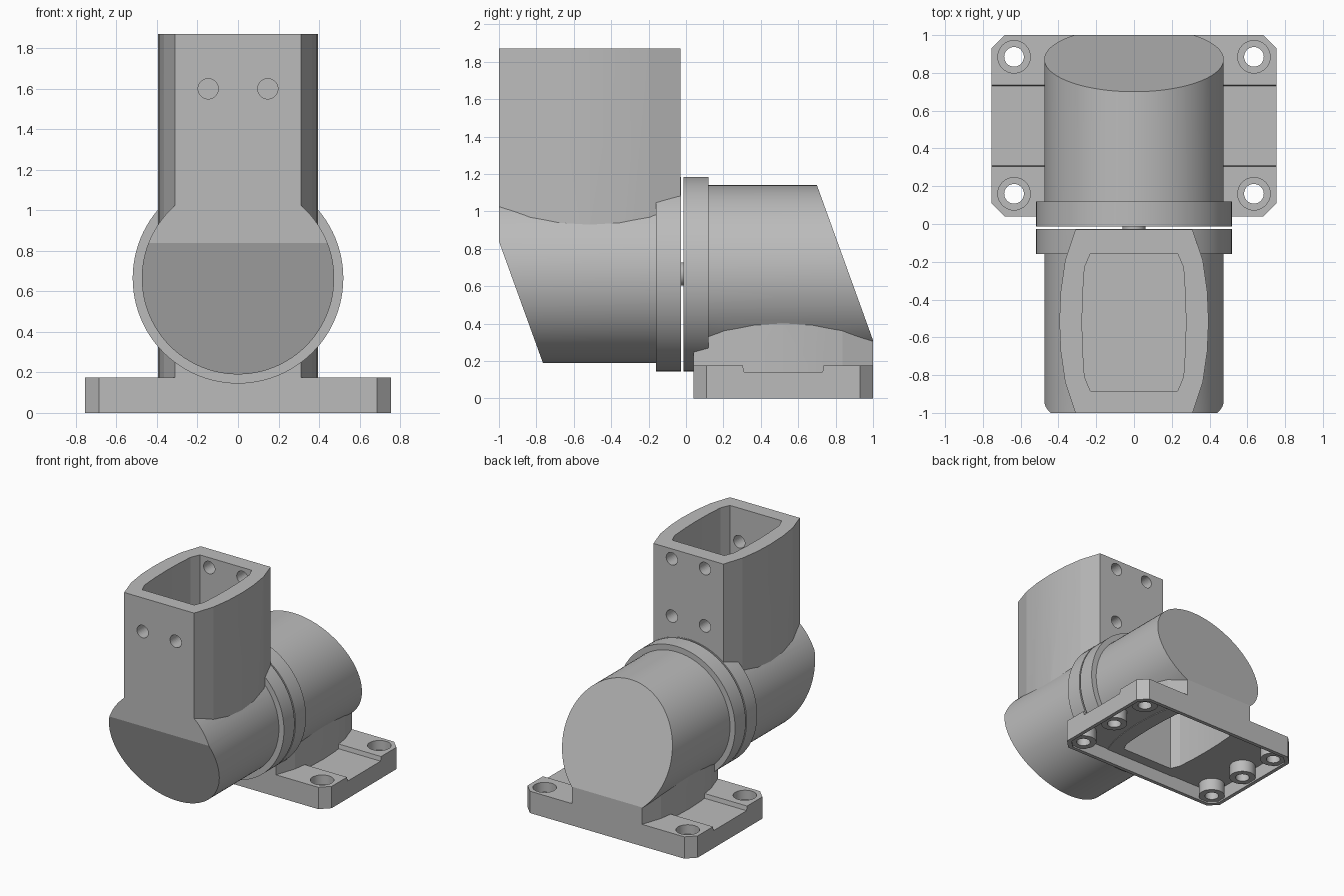
import bpy, bmesh, math
from mathutils import Matrix

start = bpy.data.objects.get("Cube")
if start:
    bpy.data.objects.remove(start, do_unlink=True)

grey = bpy.data.materials.new("matte grey")
grey.use_nodes = True
COLOUR = (0.5, 0.5, 0.5, 1)
grey.diffuse_color = COLOUR
grey.node_tree.nodes["Principled BSDF"].inputs["Base Color"].default_value = COLOUR

AXIS_Z = 0.665      # height of the joint axis
BODY_R, FLANGE_R = 0.475, 0.52


def make(name, bm):
    bmesh.ops.recalc_face_normals(bm, faces=bm.faces)
    mesh = bpy.data.meshes.new(name)
    bm.to_mesh(mesh)
    bm.free()
    mesh.materials.append(grey)
    ob = bpy.data.objects.new(name, mesh)
    bpy.context.collection.objects.link(ob)
    return ob


def prism(name, pts, lo, hi, axis="Z"):
    """Extrude an (x, y) outline along z, or a (y, z) outline along x."""
    bm = bmesh.new()
    place = (lambda p, h: (p[0], p[1], h)) if axis == "Z" else (lambda p, h: (h, p[0], p[1]))
    rings = [[bm.verts.new(place(p, h)) for p in pts] for h in (lo, hi)]
    n = len(pts)
    bm.faces.new(rings[0])
    bm.faces.new(rings[1])
    for i in range(n):
        j = (i + 1) % n
        bm.faces.new((rings[0][i], rings[0][j], rings[1][j], rings[1][i]))
    return make(name, bm)


def cylinder(name, r, lo, hi, a, b, axis="Y", segs=96):
    """Cylinder along y centred on x=a, z=b, or along z centred on x=a, y=b."""
    bm = bmesh.new()
    mid = (lo + hi) / 2
    if axis == "Y":
        m = Matrix.Translation((a, mid, b)) @ Matrix.Rotation(math.pi / 2, 4, "X")
    else:
        m = Matrix.Translation((a, b, mid))
    bmesh.ops.create_cone(bm, cap_ends=True, segments=segs, radius1=r, radius2=r,
                          depth=hi - lo, matrix=m)
    return make(name, bm)


def combine(target, tools, operation):
    """Apply each tool to the target and remove the tool."""
    for tool in tools:
        tool.hide_render = True
        mod = target.modifiers.new("shape", "BOOLEAN")
        mod.operation, mod.object, mod.solver = operation, tool, "EXACT"
        deps = bpy.context.evaluated_depsgraph_get()
        mesh = bpy.data.meshes.new_from_object(target.evaluated_get(deps))
        target.modifiers.clear()
        target.data = mesh
        bpy.data.objects.remove(tool, do_unlink=True)


def mirrored(half, cy, scale=1.0):
    """Close a right-hand half outline into a full one around y=cy."""
    right = [(x, cy + y * scale) for x, y in half]
    return right + [(-x, y) for x, y in reversed(right)]


def plate(inset, cut):
    """Base rectangle with clipped corners."""
    x, lo, hi = 0.755 - inset, 0.04 + inset, 1.0 - inset
    return mirrored([(x - cut, lo), (x, lo + cut), (x, hi - cut), (x - cut, hi)], 0)


OUTER = [(0.31, -0.485), (0.365, -0.32), (0.388, -0.16), (0.395, 0),
         (0.388, 0.16), (0.365, 0.32), (0.31, 0.485)]
INNER = [(0.23, -0.365), (0.262, -0.29), (0.272, -0.14), (0.275, 0),
         (0.272, 0.14), (0.262, 0.29), (0.23, 0.365)]

# Upper arm: barrel, flange and square socket
arm = cylinder("socket_arm", BODY_R, -1.0, -0.1, 0, AXIS_Z)
combine(arm, [prism("slant", [(-1.04, 0.95), (-0.7325, 0.1), (-1.3, 0.1), (-1.3, 0.95)],
                    -1, 1, "X")], "DIFFERENCE")
combine(arm, [cylinder("flange", FLANGE_R, -0.16, -0.026, 0, AXIS_Z),
              prism("socket", mirrored(OUTER, -0.515), 0.88, 1.87)], "UNION")
combine(arm, [prism("socket_hollow", mirrored(INNER, -0.52), 1.0, 2.0)], "DIFFERENCE")

# Screw holes through the socket walls
holes = []
for x in (-0.147, 0.147):
    holes.append(cylinder("hole", 0.05, -1.1, -0.7, x, 1.6, segs=32))
    for z in (1.79, 1.33):
        holes.append(cylinder("hole", 0.05, -0.3, 0.1, x, z, segs=32))
combine(arm, holes, "DIFFERENCE")

# Pivot pin bridging the gap between flanges
pin = cylinder("pivot_pin", 0.062, -0.06, 0.02, 0, AXIS_Z, segs=48)

# Mounting base: clipped plate, recessed band on top, hollow underneath
base = prism("mounting_base", plate(0, 0.07), 0, 0.175)
band = [(0.31, 0.14), (0.73, 0.14), (0.74, 0.2), (0.3, 0.2)]
combine(base, [prism("band", band, -1, 1, "X"),
               prism("underside", plate(0.03, 0.06), -0.1, 0.11)], "DIFFERENCE")
corners = [(x, y) for x in (-0.635, 0.635) for y in (0.16, 0.885)]
middles = [(x, 0.5225) for x in (-0.635, 0.635)]
combine(base, [cylinder("boss", 0.098, 0.012, 0.125, x, y, "Z", 48)
               for x, y in corners + middles], "UNION")

# Pedestal and lower barrel with its slanted end
body = cylinder("lower_body", BODY_R, 0.05, 1.0, 0, AXIS_Z)
combine(body, [prism("pedestal", mirrored(OUTER, 0.52, 0.48 / 0.485), 0.105, 0.5)], "UNION")
combine(body, [prism("slant", [(1.04, 0.2), (1.3, 0.2), (1.3, 1.5), (0.57, 1.5)],
                     -1, 1, "X")], "DIFFERENCE")
combine(body, [cylinder("flange", FLANGE_R, -0.014, 0.12, 0, AXIS_Z)], "UNION")
combine(base, [body], "UNION")

# Cable cavity, counterbored mounting holes and blind sockets
cuts = [prism("cavity", mirrored(INNER, 0.52), -0.1, 0.6)]
for x, y in corners:
    cuts.append(cylinder("bore", 0.052, -0.1, 0.3, x, y, "Z", 40))
    cuts.append(cylinder("counterbore", 0.086, 0.1, 0.3, x, y, "Z", 40))
for x, y in middles:
    cuts.append(cylinder("blind", 0.052, -0.1, 0.08, x, y, "Z", 40))
combine(base, cuts, "DIFFERENCE")

# Smooth the round surfaces, keep the creases
for ob in (arm, pin, base):
    bpy.ops.object.select_all(action="DESELECT")
    ob.select_set(True)
    bpy.context.view_layer.objects.active = ob
    bpy.ops.object.shade_smooth_by_angle(angle=math.radians(10))
